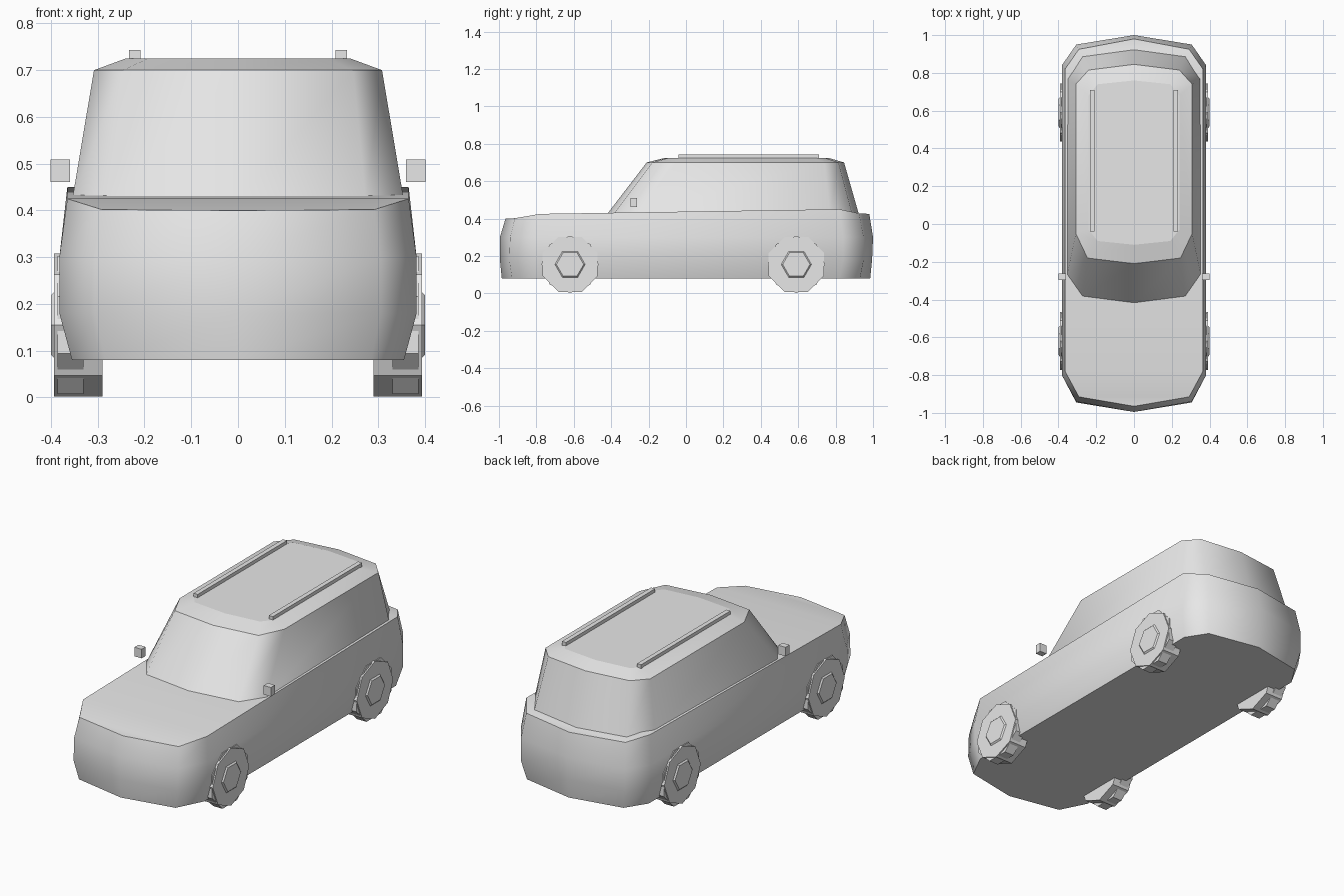
import bpy
import bmesh
import math
from mathutils import Matrix, Vector

default = bpy.data.objects.get("Cube")
if default:
    bpy.data.objects.remove(default, do_unlink=True)

grey = bpy.data.materials.new("light grey")
grey.use_nodes = True
grey.diffuse_color = (0.8, 0.8, 0.8, 1)
grey.node_tree.nodes["Principled BSDF"].inputs["Base Color"].default_value = (0.8, 0.8, 0.8, 1)


def finish(name, bm):
    """Turn a bmesh into a named grey object."""
    bmesh.ops.recalc_face_normals(bm, faces=bm.faces[:])
    mesh = bpy.data.meshes.new(name)
    bm.to_mesh(mesh)
    bm.free()
    mesh.materials.append(grey)
    obj = bpy.data.objects.new(name, mesh)
    bpy.context.scene.collection.objects.link(obj)
    return obj


def outline(side, front, rear, heights):
    """Half outline from nose to tail: side, front, rear hold the corner points."""
    half = [(0, front[0]), (side * front[3], front[1]), (side, front[2]),
            (side, rear[2]), (side * rear[3], rear[1]), (0, rear[0])]
    return [Vector((x, y, z)) for (x, y), z in zip(half, heights)]


def loft(name, rings, sharp):
    """Skin mirrored half outlines, cap both ends, crease the chosen rings."""
    bm = bmesh.new()
    loops = []
    for half in rings:
        mirrored = [Vector((-p.x, p.y, p.z)) for p in half[-2:0:-1]]
        loops.append([bm.verts.new(p) for p in half + mirrored])
    count = len(loops[0])
    for low, high in zip(loops, loops[1:]):
        for i in range(count):
            j = (i + 1) % count
            bm.faces.new((low[i], low[j], high[j], high[i]))
    for loop in (loops[0], loops[-1]):
        last = count // 2
        for i in range(last):
            quad = [loop[i], loop[i + 1], loop[-i - 1], loop[-i % count]]
            bm.faces.new(list(dict.fromkeys(quad)))
    for face in bm.faces:
        face.smooth = True
    for k in sharp:
        for i in range(count):
            bm.edges.get((loops[k][i], loops[k][(i + 1) % count])).smooth = False
    return finish(name, bm)


def box(name, centre, size):
    bm = bmesh.new()
    bmesh.ops.create_cube(bm, size=1)
    bmesh.ops.scale(bm, vec=size, verts=bm.verts[:])
    bmesh.ops.translate(bm, vec=centre, verts=bm.verts[:])
    return finish(name, bm)


def disc(name, sign, y, inner, outer, sides, radius, tip_radius, turn=0):
    """Axle-aligned prism between two x distances, with one corner upward."""
    bm = bmesh.new()
    bmesh.ops.create_cone(bm, cap_ends=True, segments=sides, radius1=radius,
                          radius2=tip_radius, depth=outer - inner)
    place = (Matrix.Translation((sign * (inner + outer) / 2, y, axle_height))
             @ Matrix.Rotation(turn, 4, "X")
             @ Matrix.Rotation(sign * math.pi / 2, 4, "Y"))
    bmesh.ops.transform(bm, matrix=place, verts=bm.verts[:])
    return finish(name, bm)


# Lower body with bonnet
def level(z):
    return [z] * 6


loft("lower_body", [
    outline(0.355, (-0.985, -0.93, -0.79, 0.8), (0.985, 0.93, 0.82, 0.8), level(0.08)),
    outline(0.382, (-0.995, -0.945, -0.8, 0.8), (0.995, 0.95, 0.84, 0.8), level(0.18)),
    outline(0.382, (-0.995, -0.94, -0.8, 0.8), (1.0, 0.95, 0.84, 0.8), level(0.3)),
    outline(0.365, (-0.965, -0.915, -0.78, 0.8), (0.98, 0.925, 0.82, 0.8),
            (0.4, 0.402, 0.425, 0.45, 0.428, 0.425)),
], (0, 3))

# Cabin and roof
loft("cabin", [
    outline(0.355, (-0.425, -0.39, -0.275, 0.77), (0.925, 0.89, 0.77, 0.77), level(0.42)),
    outline(0.308, (-0.21, -0.18, -0.05, 0.8), (0.845, 0.815, 0.74, 0.78), level(0.7)),
    outline(0.24, (-0.11, -0.09, -0.03, 0.8), (0.76, 0.74, 0.68, 0.8), level(0.725)),
], (0, 1, 2))

# Wheels, hubs, arches, mirrors and roof rails
axle_height = 0.155
for sign, side in ((1, "left"), (-1, "right")):
    for y, end in ((-0.62, "front"), (0.59, "rear")):
        tag = f"{end}_{side}"
        disc(f"{tag}_wheel", sign, y, 0.29, 0.393, 8, 0.153, 0.153)
        disc(f"{tag}_hub", sign, y, 0.385, 0.4, 6, 0.09, 0.073)
        disc(f"{tag}_arch", sign, y, 0.33, 0.386, 8, 0.16, 0.16, math.pi / 8)
    box(f"{side}_mirror", (sign * 0.38, -0.28, 0.485), (0.042, 0.034, 0.048))
    box(f"{side}_roof_rail", (sign * 0.221, 0.335, 0.732), (0.024, 0.75, 0.022))
